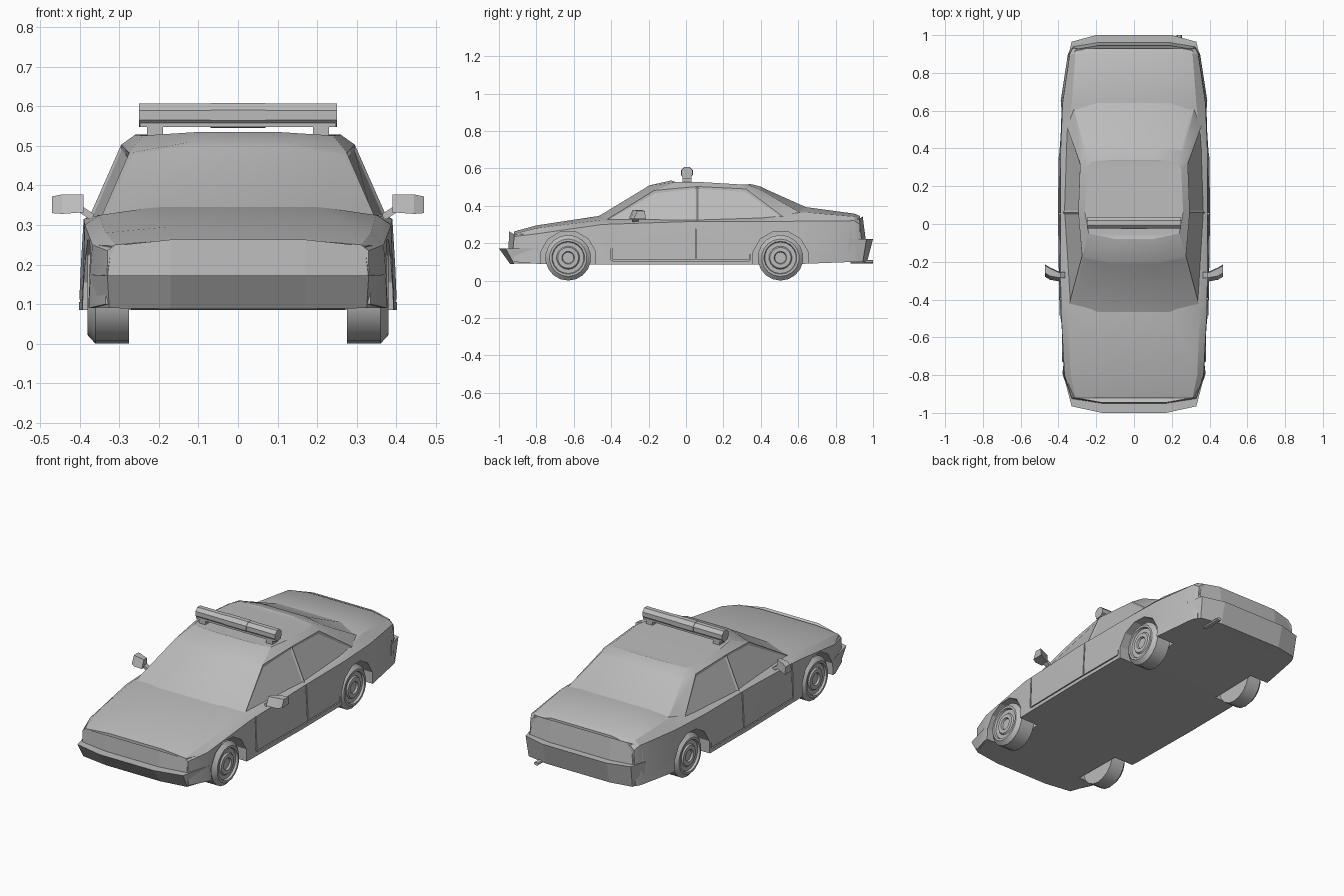
import bpy, bmesh, math

cube = bpy.data.objects.get("Cube")
if cube:
    bpy.data.objects.remove(cube)

GREY = bpy.data.materials.new("grey_paint")
GREY.use_nodes = True
GREY.diffuse_color = (0.5, 0.5, 0.5, 1)
GREY.node_tree.nodes["Principled BSDF"].inputs["Base Color"].default_value = (0.5, 0.5, 0.5, 1)


def loft(name, rings, smooth=None):
    """Skin a list of equal, even-sized rings and close both ends with strips."""
    n = len(rings[0])
    verts = [p for ring in rings for p in ring]
    faces = [(r * n + j, r * n + (j + 1) % n, (r + 1) * n + (j + 1) % n, (r + 1) * n + j)
             for r in range(len(rings) - 1) for j in range(n)]
    for base in (0, (len(rings) - 1) * n):
        faces += [tuple(base + k for k in (i, i + 1, n - 2 - i, n - 1 - i))
                  for i in range(n // 2 - 1)]
    mesh = bpy.data.meshes.new(name)
    mesh.from_pydata(verts, [], faces)
    mesh.materials.append(GREY)
    bm = bmesh.new()
    bm.from_mesh(mesh)
    bmesh.ops.recalc_face_normals(bm, faces=bm.faces)
    bm.to_mesh(mesh)
    bm.free()
    obj = bpy.data.objects.new(name, mesh)
    bpy.context.collection.objects.link(obj)
    if smooth:
        shade(obj, smooth)
    return obj


def shade(obj, degrees):
    bpy.ops.object.select_all(action='DESELECT')
    obj.select_set(True)
    bpy.context.view_layer.objects.active = obj
    bpy.ops.object.shade_smooth_by_angle(angle=math.radians(degrees))


def both(half):
    """Complete a half outline with its mirror image across x = 0."""
    return half + [(-x, y, z) for x, y, z in reversed(half)]


def box(name, x0, x1, y0, y1, z0, z1):
    return loft(name, [[(x0, y0, z), (x1, y0, z), (x1, y1, z), (x0, y1, z)] for z in (z0, z1)])


def lathe(name, profile, cy, cz, sides, smooth=None, turn=0.5):
    """Rings of (x, radius) about an axis along x."""
    angles = [2 * math.pi * (i + turn) / sides for i in range(sides)]
    return loft(name, [[(x, cy + r * math.cos(a), cz + r * math.sin(a)) for a in angles]
                       for x, r in profile], smooth)


def cut(target, cutter):
    mod = target.modifiers.new("cut", 'BOOLEAN')
    mod.operation = 'DIFFERENCE'
    mod.solver = 'EXACT'
    mod.object = cutter
    bpy.ops.object.select_all(action='DESELECT')
    target.select_set(True)
    bpy.context.view_layer.objects.active = target
    bpy.ops.object.modifier_apply(modifier=mod.name)
    bpy.data.objects.remove(cutter)


# Lower body: y, floor z, side x, crease x z, shoulder x z, crown x z
stations = [
    (-0.92, 0.10, 0.33, 0.33, 0.235, 0.31, 0.25, 0.17, 0.262),
    (-0.80, 0.09, 0.372, 0.368, 0.25, 0.335, 0.28, 0.18, 0.295),
    (-0.45, 0.085, 0.39, 0.387, 0.30, 0.35, 0.325, 0.19, 0.348),
    (0.0, 0.085, 0.397, 0.39, 0.315, 0.36, 0.325, 0.19, 0.34),
    (0.4, 0.085, 0.395, 0.388, 0.315, 0.355, 0.335, 0.2, 0.36),
    (0.64, 0.09, 0.385, 0.378, 0.318, 0.33, 0.365, 0.2, 0.393),
    (0.90, 0.10, 0.345, 0.34, 0.32, 0.31, 0.342, 0.19, 0.358),
    (0.93, 0.10, 0.33, 0.325, 0.30, 0.305, 0.32, 0.19, 0.345),
]
body = loft("lower_body", [
    both([(xm + 0.005, y, zb), (xm, y, 0.2), (xc, y, zc), (xs, y, zs), (xk, y, zk)])
    for y, zb, xm, xc, zc, xs, zs, xk, zk in stations])

AXLES = (-0.63, 0.505)
for s in (-1, 1):
    # Wheel arches
    for cy in AXLES:
        cut(body, lathe("arch_cutter", [(s * 0.27, 0.152), (s * 0.5, 0.152)], cy, 0.115, 12))
    # Door seams: front edge, centre post, rear edge, sill and belt line
    for y0, y1, z0, z1 in ((-0.40, -0.393, 0.11, 0.312), (0.05, 0.057, 0.11, 0.312),
                           (0.34, 0.346, 0.11, 0.14), (-0.393, 0.34, 0.106, 0.112)):
        cut(body, box("seam_cutter", *sorted((s * 0.384, s * 0.45)), y0, y1, z0, z1))
shade(body, 25)

# Cabin: stacked half outlines at belt, window top and roof
cabin = loft("cabin", [both(h) for h in (
    [(0.19, -0.475, 0.342), (0.345, -0.43, 0.322), (0.378, 0.06, 0.315),
     (0.365, 0.54, 0.325), (0.32, 0.62, 0.358), (0.2, 0.66, 0.386)],
    [(0.13, -0.2, 0.508), (0.275, -0.17, 0.482), (0.295, 0.06, 0.503),
     (0.285, 0.32, 0.49), (0.26, 0.385, 0.492), (0.13, 0.4, 0.503)],
    [(0.1, -0.08, 0.535), (0.24, -0.05, 0.526), (0.26, 0.06, 0.528),
     (0.25, 0.29, 0.514), (0.23, 0.33, 0.514), (0.1, 0.34, 0.517)])])

# Windows: inset from the lowest band of cabin faces
bm = bmesh.new()
bm.from_mesh(cabin.data)
bm.faces.ensure_lookup_table()
band_faces = [bm.faces[j] for j in range(12)]
side_windows = [band_faces[j] for j in (1, 2, 8, 9)]
windshield = [band_faces[j] for j in (10, 11, 0)]
rear_window = [band_faces[j] for j in (4, 5, 6)]
bmesh.ops.inset_individual(bm, faces=side_windows, thickness=0.015, depth=-0.006)
for pane in (windshield, rear_window):
    bmesh.ops.inset_region(bm, faces=pane, thickness=0.014, depth=-0.002, use_even_offset=True)
bm.to_mesh(cabin.data)
bm.free()
shade(cabin, 25)


# Wraparound bands at both ends: half outlines, lower then upper
def band(name, low, high):
    loft(name, [both(low), both(high)])


band("front_bumper",
     [(0.17, -0.94, 0.088), (0.325, -0.92, 0.09), (0.372, -0.79, 0.09)],
     [(0.17, -1.0, 0.172), (0.33, -0.965, 0.172), (0.376, -0.79, 0.175)])
band("headlight_panel",
     [(0.17, -0.95, 0.165), (0.33, -0.925, 0.165), (0.373, -0.8, 0.165)],
     [(0.17, -0.945, 0.263), (0.32, -0.918, 0.247), (0.366, -0.8, 0.25)])
band("rear_bumper",
     [(0.2, 0.968, 0.1), (0.325, 0.945, 0.1), (0.352, 0.87, 0.1)],
     [(0.2, 1.0, 0.222), (0.33, 0.965, 0.222), (0.354, 0.87, 0.222)])
band("tail_light_panel",
     [(0.19, 0.962, 0.21), (0.325, 0.94, 0.21), (0.35, 0.88, 0.21)],
     [(0.19, 0.945, 0.342), (0.305, 0.925, 0.33), (0.342, 0.88, 0.322)])

# Wheels, with stepped rims, and wing mirrors on each side
wheel_profile = [(0.275, 0.122), (0.36, 0.122), (0.38, 0.1), (0.38, 0.088), (0.368, 0.084),
                 (0.368, 0.062), (0.376, 0.056), (0.376, 0.034), (0.366, 0.03)]
for s, side in ((1, "left"), (-1, "right")):
    for cy, end in zip(AXLES, ("front", "rear")):
        lathe(f"{side}_{end}_wheel", [(s * x, r) for x, r in wheel_profile], cy, 0.122, 18, 25)
    loft(f"{side}_mirror_head", [
        [(s * x, y0, z0), (s * x, y1, z0), (s * x, y1 - 0.005, z1), (s * x, y0 + 0.02, z1)]
        for x, y0, y1, z0, z1 in ((0.39, -0.305, -0.255, 0.332, 0.377),
                                  (0.445, -0.295, -0.23, 0.328, 0.377),
                                  (0.47, -0.28, -0.215, 0.33, 0.372))])
    loft(f"{side}_mirror_arm", [
        [(s * x, -0.285, z), (s * x, -0.255, z), (s * x, -0.255, z + 0.02), (s * x, -0.285, z + 0.02)]
        for x, z in ((0.365, 0.308), (0.41, 0.338))])
    box(f"{side}_light_bar_foot", *sorted((s * 0.19, s * 0.23)), -0.02, 0.03, 0.51, 0.552)

# Roof light bar with a slightly larger middle section
box("light_bar_base", -0.248, 0.248, -0.02, 0.03, 0.547, 0.558)
lathe("light_bar", [(-0.25, 0.032), (0.25, 0.032)], 0.005, 0.577, 8)
lathe("light_bar_centre", [(-0.07, 0.034), (0.07, 0.034)], 0.005, 0.577, 8)

# Exhaust pipe
loft("exhaust_pipe", [[(0.24 + 0.014 * math.cos(a), y, 0.1 + 0.009 * math.sin(a))
                       for a in (math.pi * i / 4 for i in range(8))] for y in (0.88, 1.0)])
